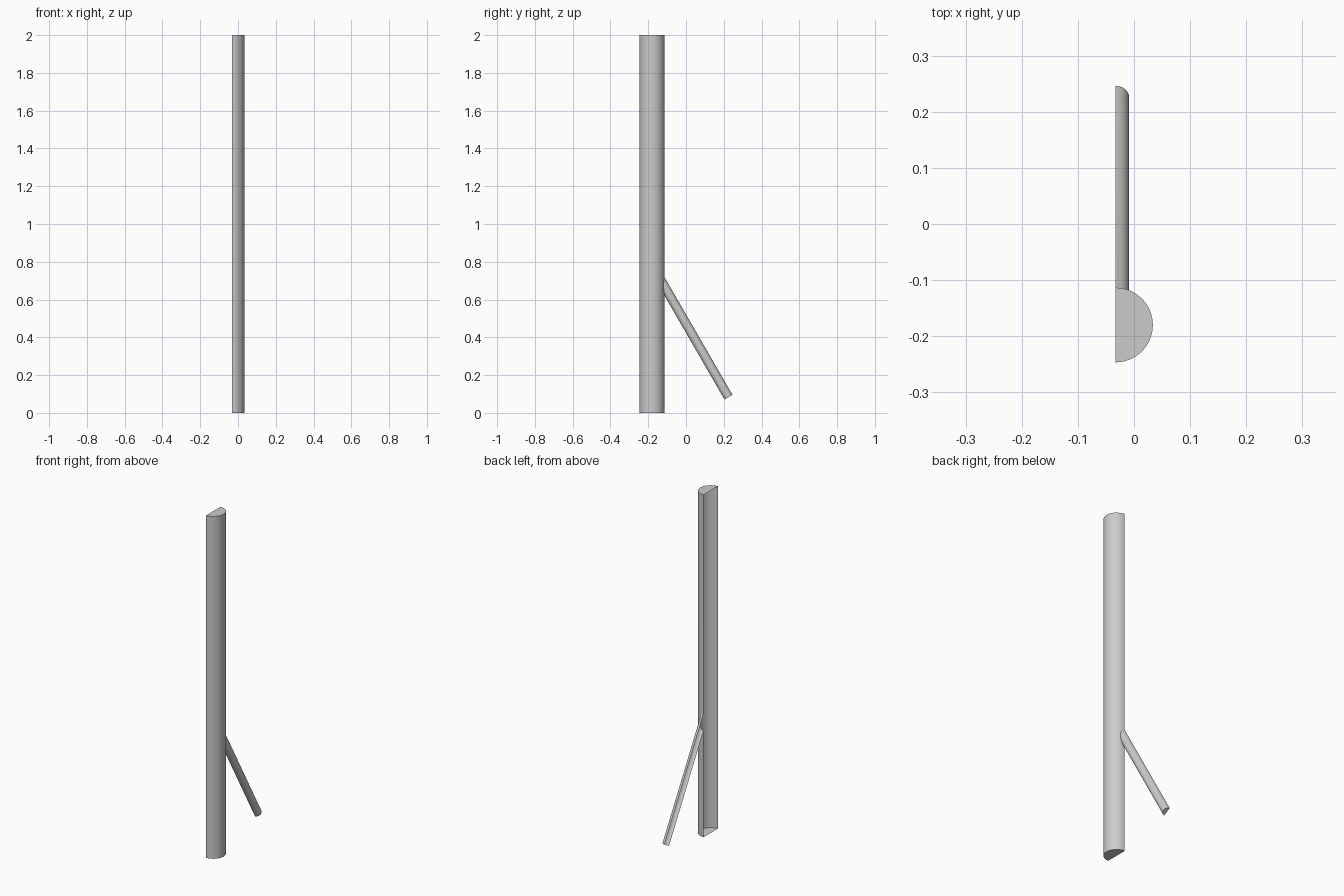
import bpy, bmesh, math
from mathutils import Vector

if "Cube" in bpy.data.objects:
    bpy.data.objects.remove(bpy.data.objects["Cube"], do_unlink=True)

CUT_X = -0.033      # plane of the open, cut-away side
RADIUS = 0.0665

grey = bpy.data.materials.new("plain grey")
grey.use_nodes = True
grey.diffuse_color = (0.6, 0.6, 0.6, 1)
grey.node_tree.nodes["Principled BSDF"].inputs["Base Color"].default_value = (0.6, 0.6, 0.6, 1)


def rod(name, start, end, radius, sides):
    """Capped cylinder running between two points."""
    start, end = Vector(start), Vector(end)
    axis = end - start
    bpy.ops.mesh.primitive_cylinder_add(vertices=sides, radius=radius, depth=axis.length,
                                        location=(start + end) / 2,
                                        rotation=axis.to_track_quat('Z', 'Y').to_euler())
    obj = bpy.context.object
    obj.name = name
    bpy.ops.object.transform_apply(location=True, rotation=True, scale=True)
    obj.data.materials.append(grey)
    return obj


# Main pipe and the slanted branch that opens into it
pipe = rod("branched_half_pipe", (CUT_X, -0.18, 0), (CUT_X, -0.18, 2), RADIUS, 96)
branch = rod("branch_helper", (CUT_X, -0.18, 0.784), (CUT_X, 0.225, 0.083), 0.0245, 64)

# Join them into one outer skin
union = pipe.modifiers.new("join branch", 'BOOLEAN')
union.operation = 'UNION'
union.solver = 'EXACT'
union.object = branch
bpy.context.view_layer.objects.active = pipe
bpy.ops.object.modifier_apply(modifier=union.name)
bpy.data.objects.remove(branch, do_unlink=True)

# Slice lengthwise and leave the cut side open
bm = bmesh.new()
bm.from_mesh(pipe.data)
bmesh.ops.bisect_plane(bm, geom=bm.verts[:] + bm.edges[:] + bm.faces[:], dist=1e-5,
                       plane_co=(CUT_X, 0, 0), plane_no=(1, 0, 0), clear_inner=True)
bm.to_mesh(pipe.data)
bm.free()

# Smooth walls, crisp end caps and joint
bpy.ops.object.select_all(action='DESELECT')
pipe.select_set(True)
bpy.context.view_layer.objects.active = pipe
bpy.ops.object.shade_smooth_by_angle(angle=math.radians(30))
